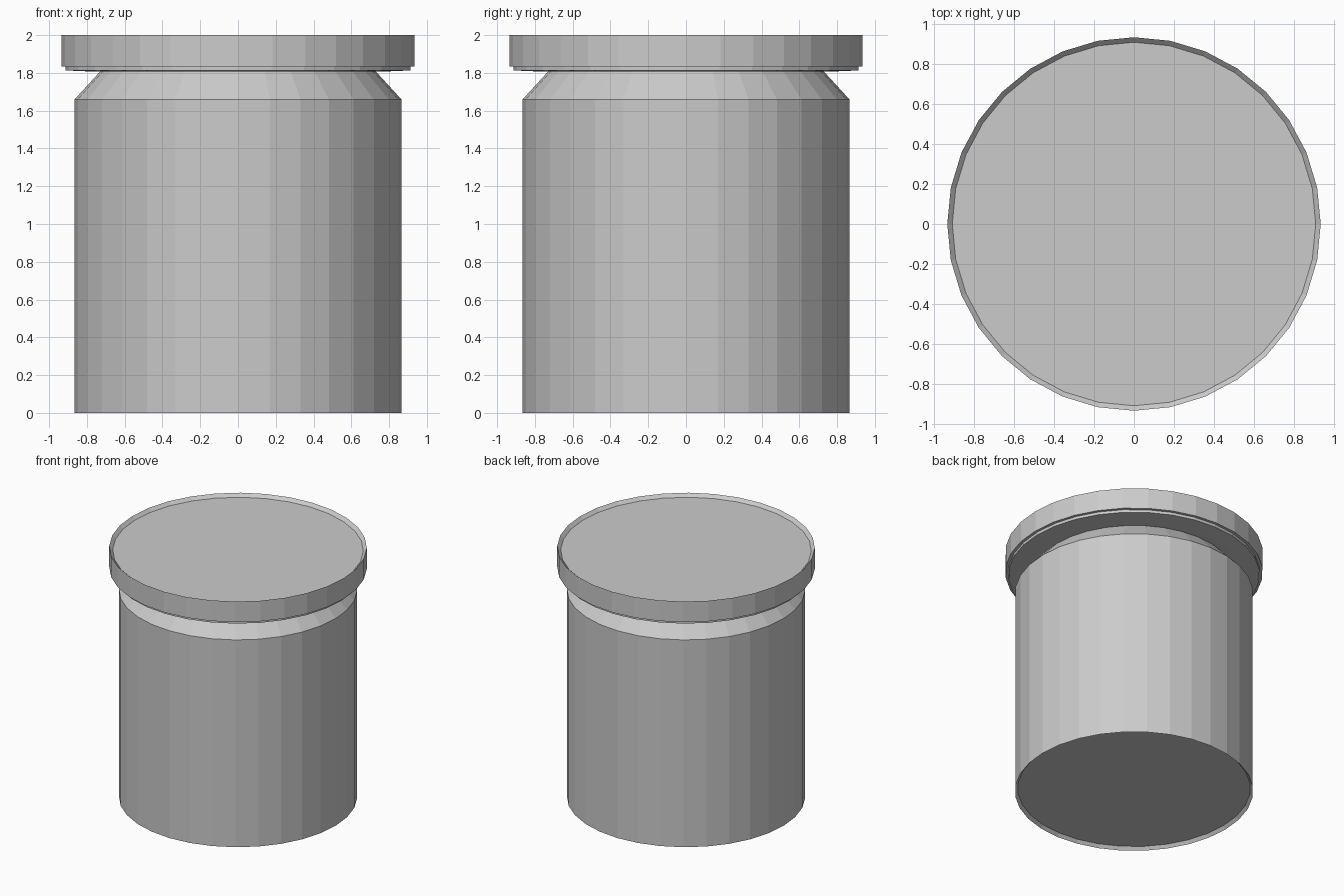
import bpy, bmesh
from math import cos, sin, tau

if "Cube" in bpy.data.objects:
    bpy.data.objects.remove(bpy.data.objects["Cube"])

SIDES = 32


def lathe(name, profile):
    """Revolve (radius, z) points from bottom to top, capped with flat n-gons."""
    bm = bmesh.new()
    rings = []
    for r, z in profile:
        rings.append([bm.verts.new((r * cos(tau * i / SIDES), r * sin(tau * i / SIDES), z))
                      for i in range(SIDES)])
    for lo, hi in zip(rings, rings[1:]):
        for i in range(SIDES):
            j = (i + 1) % SIDES
            bm.faces.new((lo[i], lo[j], hi[j], hi[i]))
    bm.faces.new(rings[0][::-1])
    bm.faces.new(rings[-1])
    bmesh.ops.recalc_face_normals(bm, faces=bm.faces)
    mesh = bpy.data.meshes.new(name)
    bm.to_mesh(mesh)
    bm.free()
    obj = bpy.data.objects.new(name, mesh)
    bpy.context.collection.objects.link(obj)
    return obj


# Jar body: shallow recessed base, straight wall, sloping shoulder
lathe("jar_body", [(0.845, 0.025), (0.865, 0.0), (0.865, 1.66), (0.73, 1.807)])

# Lid: stepped underside, straight rim, shallow recessed top
lathe("jar_lid", [(0.77, 1.807), (0.913, 1.813), (0.913, 1.835), (0.935, 1.835),
                  (0.935, 2.0), (0.91, 1.975)])
